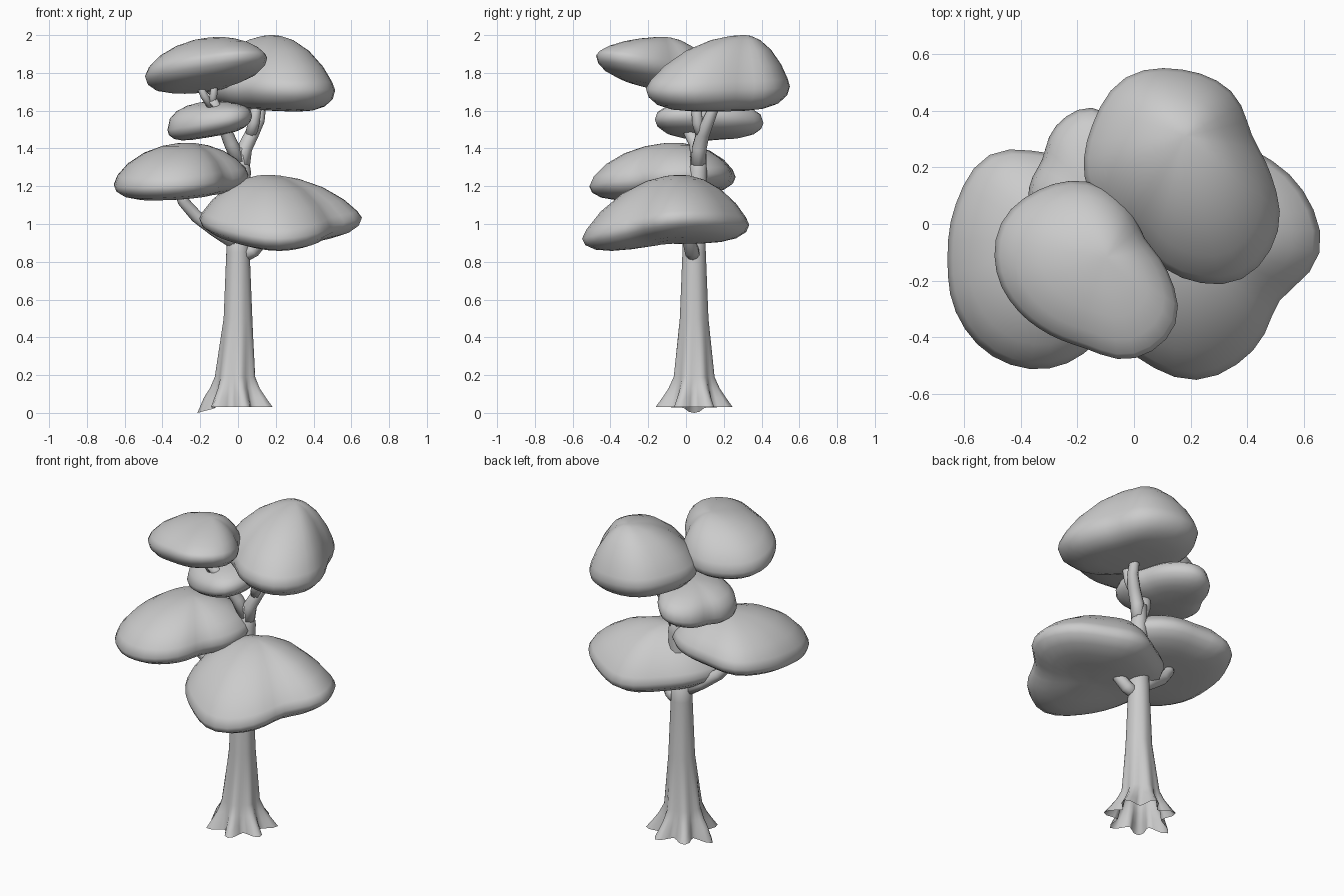
import bpy, bmesh
from math import sin, cos, pi, radians
from mathutils import Vector

default = bpy.data.objects.get("Cube")
if default:
    bpy.data.objects.remove(default, do_unlink=True)

grey = bpy.data.materials.new("plain_grey")
grey.use_nodes = True
COLOUR = (0.6, 0.6, 0.6, 1)
grey.diffuse_color = COLOUR
grey.node_tree.nodes["Principled BSDF"].inputs["Base Color"].default_value = COLOUR


def loft(name, rings, cap_start=True):
    """Skin a list of equal rings of points into one smooth object."""
    bm = bmesh.new()
    loops = [[bm.verts.new(p) for p in ring] for ring in rings]
    n = len(loops[0])
    for low, high in zip(loops, loops[1:]):
        for i in range(n):
            j = (i + 1) % n
            bm.faces.new((low[i], low[j], high[j], high[i]))
    if cap_start:
        bm.faces.new(loops[0][::-1])
    bm.faces.new(loops[-1])
    bmesh.ops.recalc_face_normals(bm, faces=bm.faces)
    mesh = bpy.data.meshes.new(name)
    bm.to_mesh(mesh)
    bm.free()
    mesh.materials.append(grey)
    mesh.shade_smooth()
    obj = bpy.data.objects.new(name, mesh)
    bpy.context.collection.objects.link(obj)


def spline(values, t):
    """Closed Catmull-Rom interpolation through the values."""
    i = int(t)
    f = t - i
    a, b, c, d = (values[(i + k) % len(values)] for k in (-1, 0, 1, 2))
    return b + 0.5 * f * (c - a + f * (2 * a - 5 * b + 4 * c - d + f * (3 * (b - c) + d - a)))


def crown(name, centre, tilt, fold, drop, apex, peak, radii, segments=36):
    """Leaf cushion: tilted, folded rim with a flat underside and a domed top."""
    centre, apex = Vector(centre), Vector(apex)
    rim = []
    for s in range(segments):
        a = 2 * pi * s / segments
        r = spline(radii, s * len(radii) / segments)
        dx, dy = r * cos(a), r * sin(a)
        dz = tilt[0] * dx + tilt[1] * dy + fold * r * cos(2 * a)
        rim.append(centre + Vector((dx, dy, dz)))
    rings = []
    for deg in (89.5, 80, 65, 45, 22):
        t = radians(deg)
        rings.append([centre.lerp(p, cos(t) ** 0.5) - Vector((0, 0, drop * sin(t))) for p in rim])
    for deg in (0, 18, 36, 54, 70, 82, 88):
        t = radians(deg)
        ring = []
        for p in rim:
            q = apex.lerp(p, cos(t))
            q.z = p.z + (apex.z - p.z) * sin(t) ** peak
            ring.append(q)
        rings.append(ring)
    loft(name, rings)


def branch(name, points, sides=10):
    """Tapering limb along (x, y, z, radius) points."""
    path = [Vector(p[:3]) for p in points]
    rings = []
    for i, p in enumerate(path):
        axis = (path[min(i + 1, len(path) - 1)] - path[max(i - 1, 0)]).normalized()
        u = axis.cross(Vector((0, 1, 0))).normalized()
        v = axis.cross(u)
        r = points[i][3]
        rings.append([p + r * (cos(2 * pi * k / sides) * u + sin(2 * pi * k / sides) * v)
                      for k in range(sides)])
    loft(name, rings)


# Trunk with a lobed, open root flare: height, radius, lobe depth, x centre
trunk_rings = []
for z, r, lobe, x in ((0.03, 0.168, 0.042, -0.005), (0.08, 0.145, 0.028, -0.008),
                      (0.13, 0.123, 0.016, -0.01), (0.19, 0.105, 0.006, -0.012),
                      (0.5, 0.076, 0, 0), (0.85, 0.062, 0, 0), (1.05, 0.055, 0, 0)):
    ring = []
    for k in range(42):
        a = 2 * pi * k / 42
        rr = r + lobe * cos(7 * a + pi)
        dip = 0.03 * max(0, -cos(a)) ** 20 if z < 0.05 else 0
        ring.append((x + rr * cos(a), 0.043 + rr * sin(a), z - dip))
    trunk_rings.append(ring)
loft("trunk", trunk_rings, cap_start=False)

# Limbs
branch("upper_trunk", [(0, 0.05, 1.0, 0.055), (0.015, 0.06, 1.15, 0.05),
                       (0.02, 0.065, 1.28, 0.048), (0.01, 0.07, 1.4, 0.038)])
branch("back_crown_limb", [(0.02, 0.065, 1.3, 0.042), (0.035, 0.07, 1.4, 0.04),
                           (0.075, 0.09, 1.48, 0.037), (0.11, 0.12, 1.55, 0.032),
                           (0.12, 0.15, 1.62, 0.028), (0.12, 0.18, 1.7, 0.024)])
branch("back_crown_twig", [(0.065, 0.085, 1.46, 0.032), (0.085, 0.06, 1.54, 0.03),
                           (0.11, 0.05, 1.69, 0.025)])
branch("front_crown_limb", [(0.01, 0.065, 1.33, 0.042), (-0.04, 0.05, 1.43, 0.036),
                            (-0.1, -0.03, 1.58, 0.03), (-0.14, -0.07, 1.66, 0.028)])
for name, dx in (("front_crown_twig_a", -0.08), ("front_crown_twig_b", 0.02)):
    branch(name, [(-0.14, -0.06, 1.62, 0.022), (-0.14 + dx / 2, -0.08, 1.68, 0.02),
                  (-0.14 + dx, -0.1, 1.77, 0.016)])
branch("right_limb", [(0, 0.03, 0.9, 0.045), (-0.12, 0.01, 0.97, 0.038),
                      (-0.22, -0.01, 1.04, 0.033), (-0.29, -0.04, 1.12, 0.03),
                      (-0.32, -0.06, 1.2, 0.026)])
branch("left_limb", [(0.02, 0.04, 0.83, 0.038), (0.08, 0.03, 0.86, 0.038),
                     (0.14, 0.01, 0.93, 0.034), (0.18, -0.02, 1.0, 0.028)])

# Leaf crowns, radii counted anticlockwise from +x
crown("front_top_crown", (-0.17, -0.17, 1.825), (0.1, -0.18), 0, 0.1, (-0.1, -0.12, 1.99), 1.3,
      (.29, .24, .28, .32, .335, .345, .315, .275, .255, .27, .35, .365))
crown("back_top_crown", (0.17, 0.17, 1.725), (-0.05, 0), 0, 0.125, (0.18, 0.31, 2.0), 1.6,
      (.315, .285, .345, .375, .4, .365, .345, .31, .29, .36, .42, .39))
crown("small_crown", (-0.15, 0.13, 1.535), (0.17, 0), 0, 0.075, (-0.12, 0.1, 1.65), 0.8,
      (.2, .2, .23, .28, .25, .2, .22, .24, .25, .28, .32, .26))
crown("right_crown", (-0.3, -0.12, 1.23), (0.06, 0.07), 0, 0.09, (-0.27, -0.06, 1.43), 1.3,
      (.34, .39, .385, .37, .42, .38, .358, .38, .4, .39, .34, .28))
crown("left_crown", (0.22, -0.1, 0.995), (0, 0.08), 0.08, 0.1, (0.15, -0.03, 1.26), 1.6,
      (.435, .435, .415, .435, .39, .41, .425, .425, .425, .45, .4, .34))
